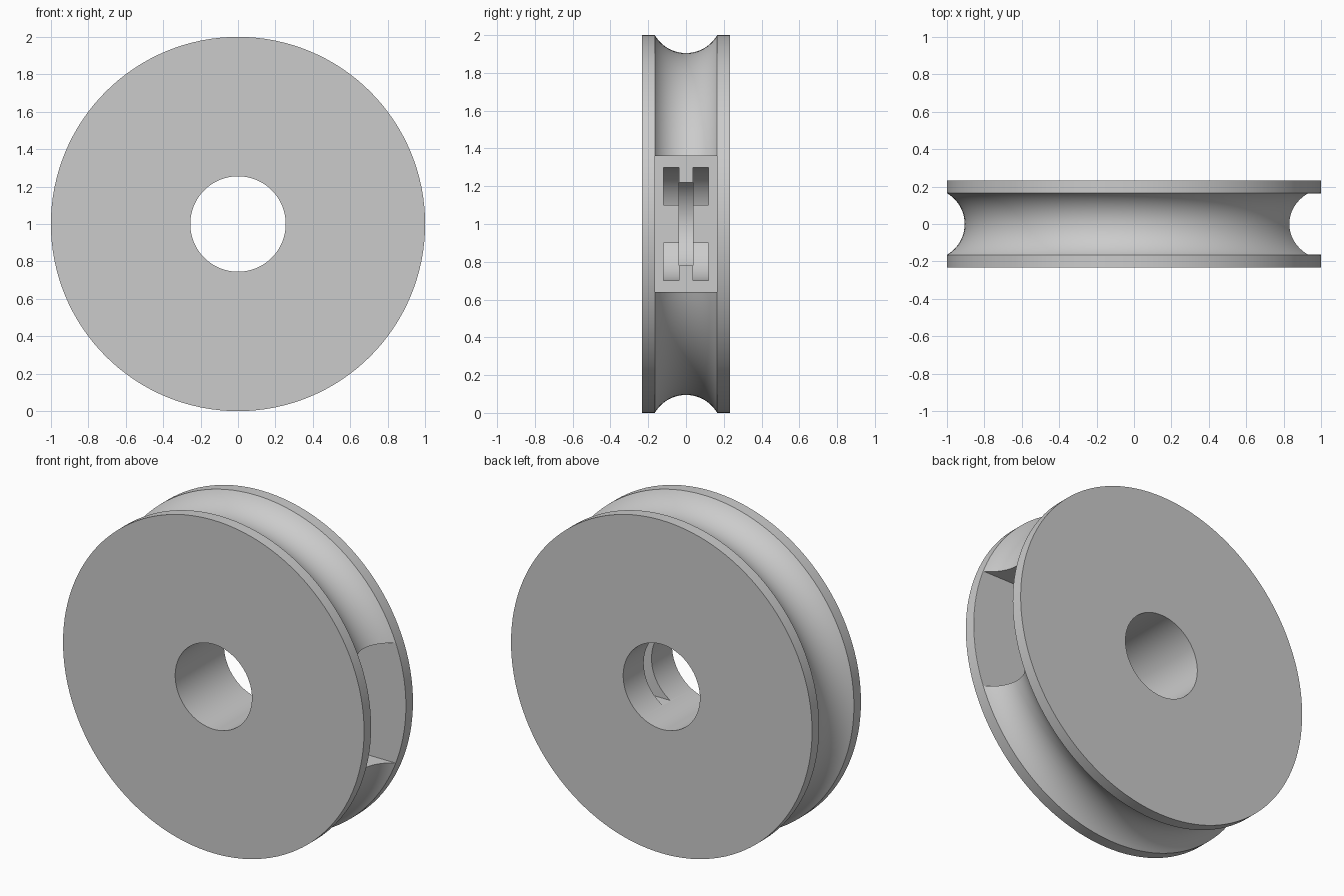
import bpy, bmesh, math

if "Cube" in bpy.data.objects:
    bpy.data.objects.remove(bpy.data.objects["Cube"], do_unlink=True)

GREY = (0.6, 0.6, 0.6, 1)
grey = bpy.data.materials.new("plain grey")
grey.use_nodes = True
grey.diffuse_color = GREY
grey.node_tree.nodes["Principled BSDF"].inputs["Base Color"].default_value = GREY


def finish(name, bm):
    bmesh.ops.recalc_face_normals(bm, faces=bm.faces)
    mesh = bpy.data.meshes.new(name)
    bm.to_mesh(mesh)
    bm.free()
    mesh.materials.append(grey)
    obj = bpy.data.objects.new(name, mesh)
    bpy.context.collection.objects.link(obj)
    return obj


def ring(name, profile, centre_x=0, steps=128):
    """Turn a closed (radius, y) profile around a level axis along y."""
    bm = bmesh.new()
    loops = []
    for i in range(steps):
        a = 2 * math.pi * i / steps
        loops.append([bm.verts.new((centre_x + r * math.cos(a), y, 1 + r * math.sin(a)))
                      for r, y in profile])
    n = len(profile)
    for i in range(steps):
        p, q = loops[i], loops[(i + 1) % steps]
        for j in range(n):
            k = (j + 1) % n
            bm.faces.new((p[j], p[k], q[k], q[j]))
    return finish(name, bm)


def block(name, x0, x1, half_y, half_z):
    bm = bmesh.new()
    bmesh.ops.create_cube(bm, size=2)
    for v in bm.verts:
        v.co = (x1 if v.co.x > 0 else x0, v.co.y * half_y, 1 + v.co.z * half_z)
    return finish(name, bm)


# Wheel body: flat sides, round bore and an arc-shaped rim groove
half_width, bore, groove_half, groove_floor = 0.232, 0.255, 0.165, 0.905
sag = 1 - groove_floor
arc_r = (groove_half ** 2 + sag ** 2) / (2 * sag)
sweep = math.asin(groove_half / arc_r)
profile = [(bore, -half_width), (1, -half_width)]
for i in range(25):
    t = sweep * (i / 12 - 1)
    profile.append((groove_floor + arc_r - arc_r * math.cos(t), arc_r * math.sin(t)))
profile += [(1, half_width), (bore, half_width)]
wheel = ring("grooved_wheel", profile)

# Pocket in the rim, slot through to the bore, and two curved strap channels
floor_x = 0.62
cutters = [block("rim_pocket", floor_x, 1.2, 0.164, 0.36),
           block("bore_slot", 0.05, floor_x + 0.1, 0.037, 0.22)]
for side, label in ((-1, "front"), (1, "back")):
    section = [(r, side * y) for r, y in ((0.1, 0.036), (0.3, 0.036), (0.3, 0.12), (0.1, 0.12))]
    cutters.append(ring(label + "_strap_channel", section, floor_x, 64))

bpy.context.view_layer.objects.active = wheel
for cutter in cutters:
    cutter.hide_render = True
    mod = wheel.modifiers.new(cutter.name, "BOOLEAN")
    mod.operation = "DIFFERENCE"
    mod.solver = "EXACT"
    mod.object = cutter
    bpy.ops.object.modifier_apply(modifier=mod.name)
    bpy.data.objects.remove(cutter, do_unlink=True)

# Smooth curved faces, crisp rims
bpy.ops.object.select_all(action="DESELECT")
wheel.select_set(True)
bpy.ops.object.shade_smooth_by_angle(angle=math.radians(30))
